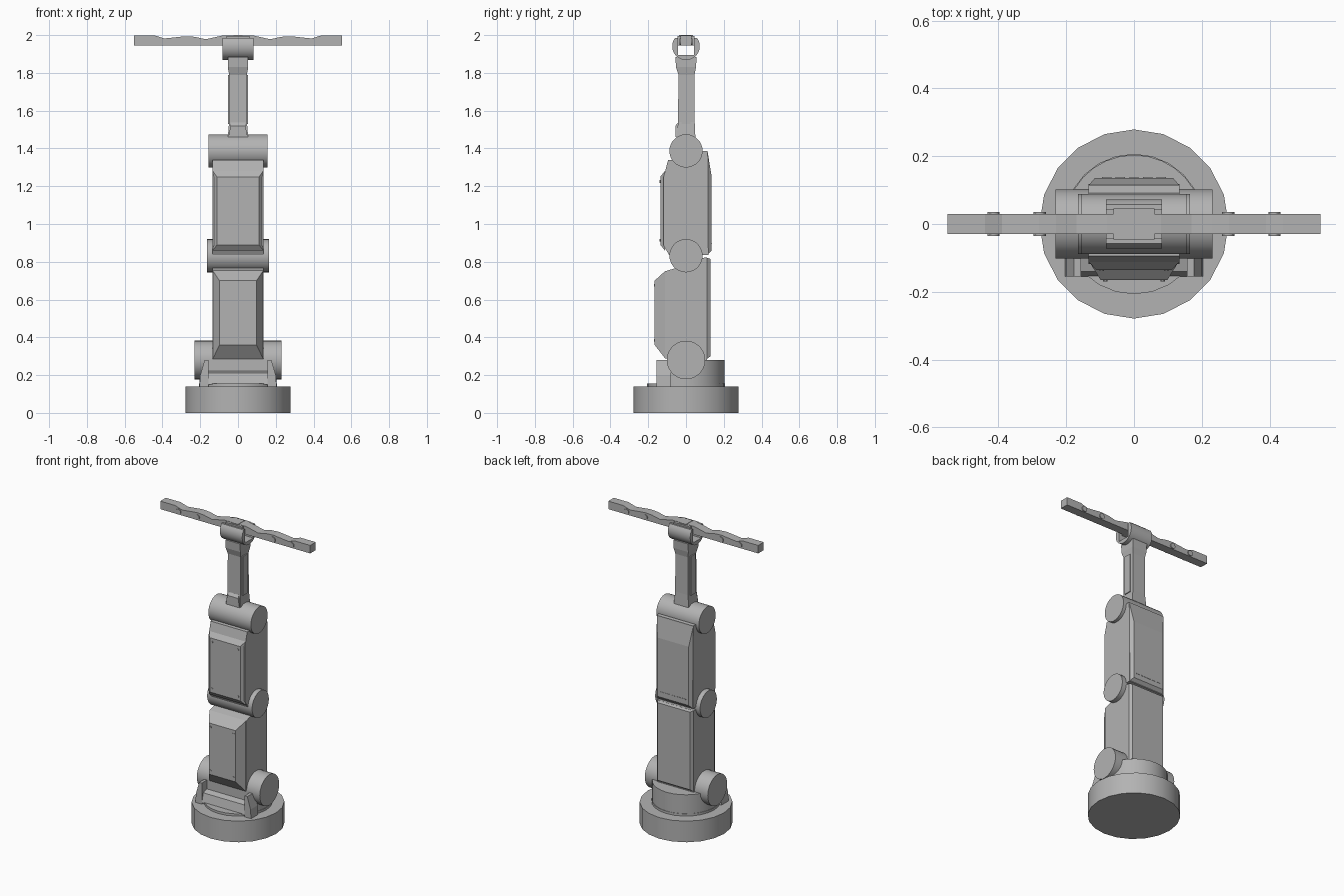
import bpy, bmesh, math
from mathutils import Matrix

if "Cube" in bpy.data.objects:
    bpy.data.objects.remove(bpy.data.objects["Cube"])

grey = bpy.data.materials.new("machine grey")
grey.diffuse_color = (0.45, 0.45, 0.45, 1)
grey.use_nodes = True
grey.node_tree.nodes["Principled BSDF"].inputs["Base Color"].default_value = grey.diffuse_color


def finish(name, bm, smooth=False):
    bmesh.ops.recalc_face_normals(bm, faces=bm.faces)
    me = bpy.data.meshes.new(name)
    bm.to_mesh(me)
    bm.free()
    ob = bpy.data.objects.new(name, me)
    bpy.context.collection.objects.link(ob)
    me.materials.append(grey)
    if smooth:
        bpy.ops.object.select_all(action='DESELECT')
        ob.select_set(True)
        bpy.context.view_layer.objects.active = ob
        bpy.ops.object.shade_smooth_by_angle(angle=math.radians(35))
    return ob


def prism(name, profile, axis, lo, hi, smooth=False):
    """Extrude a 2D profile along an axis: x takes (y,z), y takes (x,z), z takes (x,y)."""
    bm = bmesh.new()
    i = "xyz".index(axis)

    def ring(t):
        out = []
        for p in profile:
            c = list(p)
            c.insert(i, t)
            out.append(bm.verts.new(c))
        return out
    a, b = ring(lo), ring(hi)
    bm.faces.new(a)
    bm.faces.new(b)
    for k in range(len(a)):
        bm.faces.new((a[k - 1], a[k], b[k], b[k - 1]))
    return finish(name, bm, smooth)


def loft(name, rings, to3d):
    """Stack rectangles (t, u0, u1, v0, v1) into one closed block."""
    bm = bmesh.new()
    loops = [[bm.verts.new(to3d(t, u, v)) for u, v in ((u0, v0), (u1, v0), (u1, v1), (u0, v1))]
             for t, u0, u1, v0, v1 in rings]
    bm.faces.new(loops[0])
    bm.faces.new(loops[-1])
    for a, b in zip(loops, loops[1:]):
        for k in range(4):
            bm.faces.new((a[k - 1], a[k], b[k], b[k - 1]))
    return finish(name, bm)


def box(name, x0, x1, y0, y1, z0, z1):
    return prism(name, [(x0, y0), (x1, y0), (x1, y1), (x0, y1)], 'z', z0, z1)


def arc(r, a0, a1, n, cu=0, cv=0):
    return [(cu + r * math.cos(math.radians(a0 + (a1 - a0) * k / n)),
             cv + r * math.sin(math.radians(a0 + (a1 - a0) * k / n))) for k in range(n + 1)]


def cylinder(name, axis, r, lo, hi, cu=0, cv=0, n=28):
    return prism(name, arc(r, 0, 360, n, cu, cv)[:-1], axis, lo, hi, True)


def armour(name, outer, inner):
    """Chamfered cover: each ring is (y, half width, z low, z high)."""
    rings = [(y, -w, w, a, b) for y, w, a, b in (outer, inner)]
    return loft(name, rings, lambda t, u, v: (u, t, v))


# Round base and turntable
cylinder("base", 'z', 0.279, 0, 0.14, n=20)
cylinder("turntable_lip", 'z', 0.207, 0.135, 0.155, n=24)
prism("turntable", arc(0.204, -30, 210, 20), 'z', 0.14, 0.28, True)
prism("turntable_front", [(-0.155, 0.15), (-0.14, 0.21), (-0.09, 0.225), (-0.09, 0.15)],
      'x', -0.16, 0.16)
for s in (-1, 1):
    cheek = [(0.157, 0.14), (0.204, 0.14), (0.2, 0.2), (0.177, 0.28), (0.157, 0.28)]
    prism("turntable_cheek", [(s * x, z) for x, z in cheek], 'y', -0.155, -0.08)

# Joint drums
cylinder("shoulder_joint", 'x', 0.102, -0.231, 0.231, 0, 0.28)
cylinder("elbow_joint", 'x', 0.088, -0.165, 0.165, 0, 0.832)
cylinder("wrist_joint", 'x', 0.088, -0.156, 0.156, 0, 1.387)

# Lower arm: core and covers
prism("lower_arm_core", [(-0.11, 0.29), (-0.11, 0.75), (-0.06, 0.765), (0.06, 0.82),
                         (0.112, 0.822), (0.112, 0.28), (0, 0.25)], 'x', -0.134, 0.134)
armour("lower_arm_front_cover", (-0.108, 0.134, 0.285, 0.753), (-0.166, 0.098, 0.36, 0.70))
armour("lower_arm_back_cover", (0.11, 0.134, 0.285, 0.822), (0.13, 0.12, 0.30, 0.815))

# Upper arm: core and covers
prism("upper_arm_core", [(-0.085, 0.836), (-0.11, 0.87), (-0.11, 1.25), (-0.085, 1.338),
                         (-0.03, 1.345), (0.095, 1.387), (0.115, 1.385), (0.118, 0.836)],
      'x', -0.134, 0.134)
loft("upper_arm_front_cover", [(0.836, -0.134, 0.134, -0.09, -0.08),
                               (0.886, -0.134, 0.134, -0.118, -0.08),
                               (1.25, -0.134, 0.134, -0.118, -0.08),
                               (1.338, -0.134, 0.134, -0.095, -0.08)],
     lambda t, u, v: (u, v, t))
armour("upper_arm_front_panel", (-0.112, 0.133, 0.86, 1.28), (-0.136, 0.112, 0.89, 1.25))
armour("upper_arm_back_cover", (0.114, 0.134, 0.836, 1.385), (0.136, 0.115, 0.86, 1.25))

# Cover screws and seam slots
for y, w, zs in ((-0.166, 0.085, (0.385, 0.675)), (-0.136, 0.095, (0.915, 1.225))):
    for z in zs:
        for s in (-1, 1):
            cylinder("cover_screw", 'y', 0.007, y - 0.003, y + 0.003, s * w, z, 10)
for k in range(-2, 3):
    box("back_slot", k * 0.04 - 0.014, k * 0.04 + 0.014, 0.134, 0.138, 0.893, 0.897)

# Slim forearm with flared ends
loft("forearm", [(1.45, -0.055, 0.055, -0.05, 0.05), (1.54, -0.047, 0.047, -0.042, 0.046),
                 (1.79, -0.047, 0.047, -0.04, 0.045), (1.83, -0.054, 0.054, -0.053, 0.053),
                 (1.885, -0.054, 0.054, -0.056, 0.056)], lambda t, u, v: (u, v, t))
loft("forearm_foot", [(1.46, -0.05, 0.05, -0.056, 0), (1.52, -0.04, 0.04, -0.056, 0),
                      (1.54, -0.036, 0.036, -0.04, 0)], lambda t, u, v: (u, v, t))
for s in (-1, 1):
    box("forearm_rail", s * 0.04, s * 0.054, -0.025, 0.025, 1.53, 1.79)

# Open clamp that holds the bar
clamp = arc(0.073, 38, -218, 24, 0, 1.941)
clamp += [(-0.043, 1.986), (-0.043, 1.895), (0.043, 1.895), (0.043, 1.986)]
prism("clamp", clamp, 'x', -0.082, 0.082, True)
for s in (-1, 1):
    box("clamp_jaw", -0.06, 0.06, s * 0.027, s * 0.046, 1.945, 1.996)
box("clamp_strap", -0.025, 0.025, -0.036, 0.036, 1.985, 2.0)

# Cross bar with a wavy top, and its pins
half = [(0.55, 1.945), (0.55, 1.998), (0.44, 1.998), (0.39, 1.982), (0.28, 1.994),
        (0.23, 1.991), (0.17, 1.978), (0.08, 1.998)]
prism("cross_bar", half + [(-x, z) for x, z in reversed(half)], 'y', -0.029, 0.029)
for x in (-0.415, -0.278, 0.278, 0.415):
    cylinder("bar_pin", 'y', 0.018, -0.035, 0.035, x, 1.965, 14)
